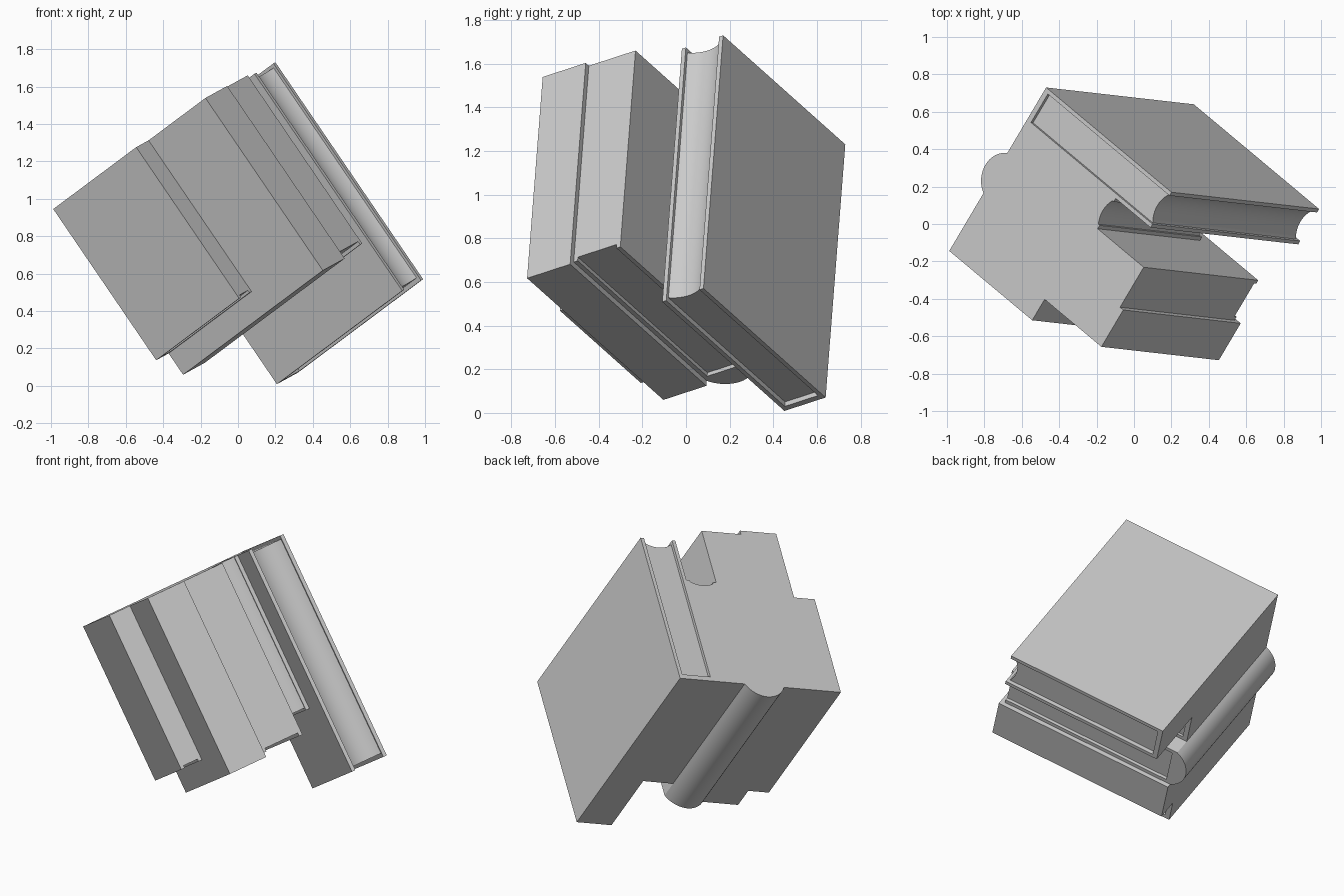
import bpy, bmesh, math
from mathutils import Vector

cube = bpy.data.objects.get("Cube")
if cube:
    bpy.data.objects.remove(cube)

grey = bpy.data.materials.new("plain_grey")
grey.use_nodes = True
colour = (0.6, 0.6, 0.6, 1)
grey.diffuse_color = colour
grey.node_tree.nodes["Principled BSDF"].inputs["Base Color"].default_value = colour

# Tilted frame of the stack: along the spines, across the covers, through the pile
origin = Vector((0.20, 0.17, 1.73))
along = Vector((0.79, -0.09, -1.16)).normalized()
across = Vector((-0.67, 0.56, -0.50))
across = (across - along * across.dot(along)).normalized()
through = -along.cross(across)


def prism(name, profile, start, end):
    """Extrude an (across, through) profile along the spine direction."""
    bm = bmesh.new()
    rings = [[bm.verts.new(origin + along * a + across * b + through * c)
              for b, c in profile] for a in (start, end)]
    n = len(profile)
    for i in range(n):
        j = (i + 1) % n
        bm.faces.new((rings[0][i], rings[0][j], rings[1][j], rings[1][i]))
    for ring in rings:
        bm.faces.new(ring)
    bmesh.ops.recalc_face_normals(bm, faces=bm.faces)
    mesh = bpy.data.meshes.new(name)
    bm.to_mesh(mesh)
    bm.free()
    mesh.materials.append(grey)
    obj = bpy.data.objects.new(name, mesh)
    bpy.context.collection.objects.link(obj)
    bpy.ops.object.select_all(action='DESELECT')
    obj.select_set(True)
    bpy.context.view_layer.objects.active = obj
    bpy.ops.object.shade_smooth_by_angle(angle=math.radians(30))


def arc(b, c0, c1, height, steps=16):
    """Circular arc from c0 to c1, rising by height in the across direction."""
    half = (c1 - c0) / 2
    radius = (half * half + height * height) / (2 * height)
    sweep = math.asin(half / radius)
    points = []
    for i in range(steps + 1):
        t = sweep * (2 * i / steps - 1)
        points.append((b + radius * math.cos(t) - radius + height,
                       (c0 + c1) / 2 + radius * math.sin(t)))
    return points


def book(name, fore, c0, c1, length, top_inset=0, end_inset=0,
         fore_inset=0, hollow=0, bulge=0, board=0.022, spine=1.006):
    # Cover: two boards joined by a flat or rounded spine
    inner = spine - 0.03
    back = arc(spine, c0, c1, bulge) if bulge else [(spine, c0), (spine, c1)]
    cover = [(fore, c0)] + back + [
        (fore, c1), (fore, c1 - board), (inner, c1 - board),
        (inner, c0 + board), (fore, c0 + board)]
    prism(name + "_cover", cover, 0, length)
    # Pages: flat or hollow fore edge
    edge = fore + fore_inset
    p0, p1 = c0 + board, c1 - board
    front = arc(edge, p0, p1, hollow) if hollow else [(edge, p0), (edge, p1)]
    prism(name + "_pages", front + [(inner, p1), (inner, p0)],
          top_inset, length - end_inset)


book("large_book", 0, 0, 0.228, 1.406, top_inset=0.02, end_inset=0.025,
     fore_inset=0.015, hollow=0.03)
book("narrow_book", 0.28, 0.228, 0.424, 0.975, end_inset=0.015,
     fore_inset=0.01, hollow=0.02)
book("round_spine_book", -0.09, 0.424, 0.682, 1.09, end_inset=0.02, bulge=0.08)
book("wide_book", -0.116, 0.682, 0.92, 1.118)
book("small_book", 0.34, 0.92, 1.055, 0.98, end_inset=0.015)
